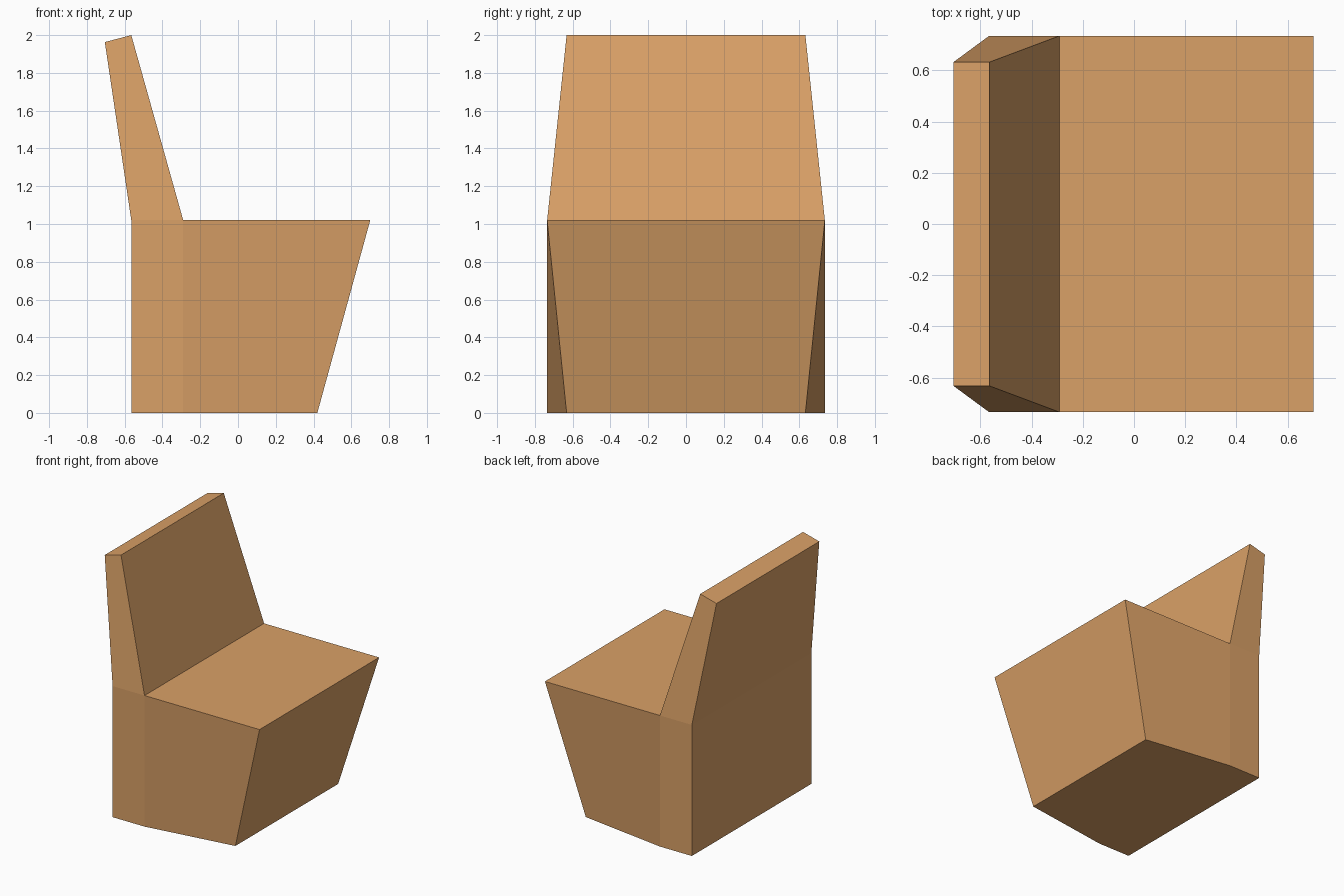
import bpy
import bmesh

if "Cube" in bpy.data.objects:
    bpy.data.objects.remove(bpy.data.objects["Cube"])

wood = bpy.data.materials.new("warm tan")
wood.diffuse_color = (0.70, 0.355, 0.135, 1)
wood.use_nodes = True
wood.node_tree.nodes["Principled BSDF"].inputs["Base Color"].default_value = wood.diffuse_color

# Side profile of the chair: x, z and half width at each corner
profile = [
    (-0.565, 0.0, 0.735), (-0.29, 0.0, 0.735), (0.42, 0.0, 0.632),   # base
    (0.70, 1.02, 0.735), (-0.29, 1.02, 0.735),                       # seat
    (-0.565, 2.0, 0.632), (-0.705, 1.963, 0.632),                    # backrest top
    (-0.565, 1.02, 0.735),                                           # back fold
]
# Side panels: rear block, seat block, backrest
panels = [(0, 1, 4, 7), (1, 2, 3, 4), (7, 4, 5, 6)]

bm = bmesh.new()
left = [bm.verts.new((x, -w, z)) for x, z, w in profile]
right = [bm.verts.new((x, w, z)) for x, z, w in profile]

# Both sides
for side in (left, right):
    for panel in panels:
        bm.faces.new([side[i] for i in panel])

# Strips joining the two sides around the outline
n = len(profile)
for i in range(n):
    j = (i + 1) % n
    bm.faces.new((left[i], left[j], right[j], right[i]))

bmesh.ops.recalc_face_normals(bm, faces=bm.faces[:])
mesh = bpy.data.meshes.new("chair")
bm.to_mesh(mesh)
bm.free()
mesh.materials.append(wood)
chair = bpy.data.objects.new("chair", mesh)
bpy.context.collection.objects.link(chair)
